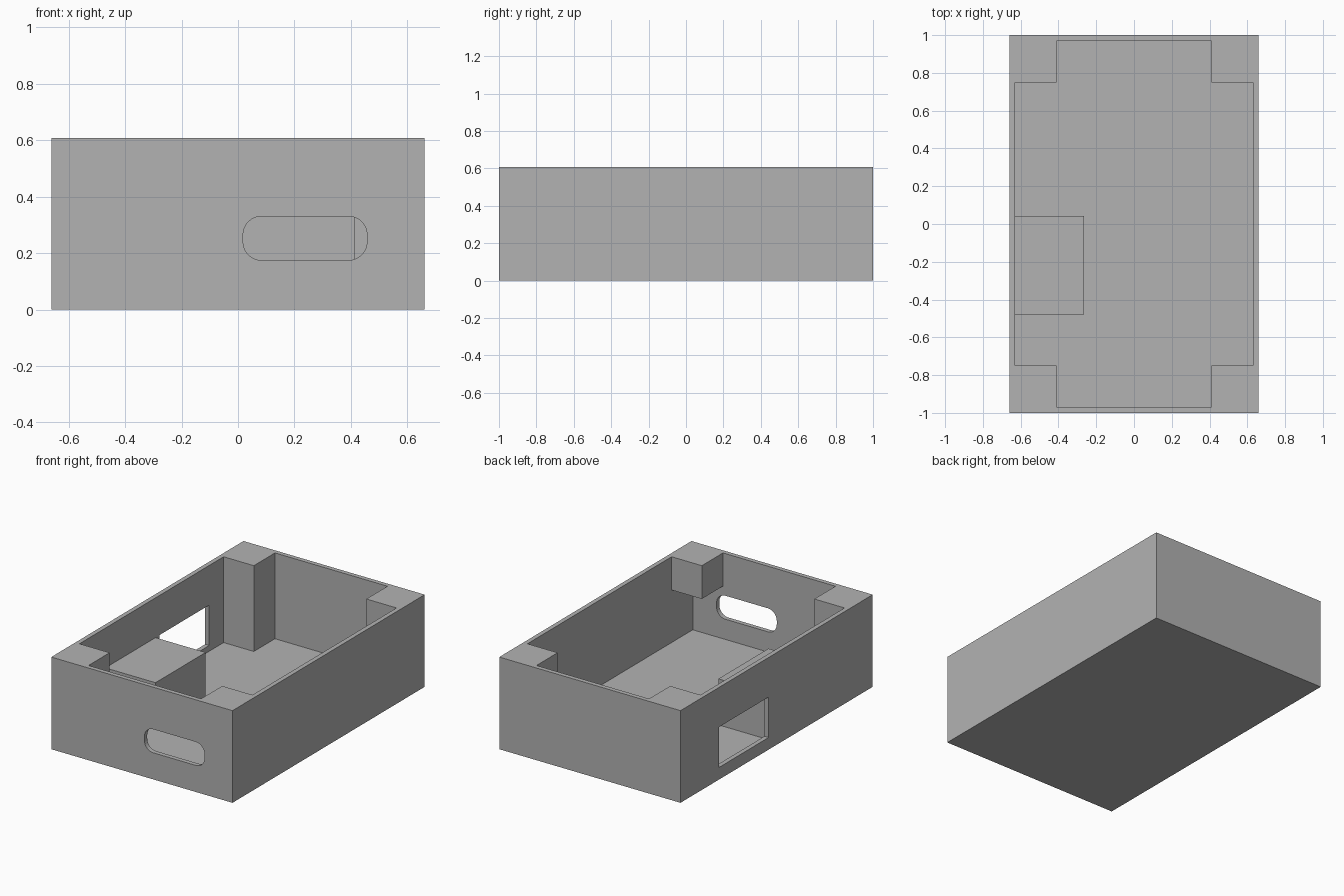
import bpy
import bmesh
import math
from mathutils import Matrix, Vector

if "Cube" in bpy.data.objects:
    bpy.data.objects.remove(bpy.data.objects["Cube"], do_unlink=True)

WIDTH, LENGTH, HEIGHT = 1.32, 2.0, 0.607
IN_X, IN_Y, FLOOR = 0.63, 0.97, 0.042     # inside of walls, top of floor
POST_X, POST_Y = 0.41, 0.75               # inner edges of corner posts

grey = bpy.data.materials.new("plain grey")
grey.use_nodes = True
colour = (0.448, 0.448, 0.448, 1)
grey.diffuse_color = colour
grey.node_tree.nodes["Principled BSDF"].inputs["Base Color"].default_value = colour


def prism(name, points, depth):
    """Extrude a closed outline of 3D points along a depth vector."""
    bm = bmesh.new()
    face = bm.faces.new([bm.verts.new(p) for p in points])
    result = bmesh.ops.extrude_face_region(bm, geom=[face])
    moved = [v for v in result["geom"] if isinstance(v, bmesh.types.BMVert)]
    bmesh.ops.translate(bm, verts=moved, vec=Vector(depth))
    bmesh.ops.recalc_face_normals(bm, faces=bm.faces)
    mesh = bpy.data.meshes.new(name)
    bm.to_mesh(mesh)
    bm.free()
    mesh.materials.append(grey)
    obj = bpy.data.objects.new(name, mesh)
    bpy.context.collection.objects.link(obj)
    return obj


def box(name, x0, x1, y0, y1, z0, z1):
    outline = [(x0, y0, z0), (x1, y0, z0), (x1, y1, z0), (x0, y1, z0)]
    return prism(name, outline, (0, 0, z1 - z0))


def cut(target, cutter):
    """Subtract the cutter, then discard it."""
    cutter.hide_render = True
    mod = target.modifiers.new("cut", "BOOLEAN")
    mod.operation = "DIFFERENCE"
    mod.solver = "EXACT"
    mod.object = cutter
    bpy.context.view_layer.objects.active = target
    bpy.ops.object.modifier_apply(modifier=mod.name)
    bpy.data.objects.remove(cutter, do_unlink=True)


# Outer case
case = box("open_case", -WIDTH / 2, WIDTH / 2, -LENGTH / 2, LENGTH / 2, 0, HEIGHT)

# Cavity outline with notched corners that leave the posts standing
corner = [(IN_X, POST_Y), (POST_X, POST_Y), (POST_X, IN_Y)]
outline = []
for sx, sy in ((1, 1), (-1, 1), (-1, -1), (1, -1)):
    steps = corner if sx * sy > 0 else corner[::-1]
    outline += [(sx * x, sy * y, FLOOR) for x, y in steps]
cut(case, prism("cavity_cutter", outline, (0, 0, HEIGHT)))

# One post stops short to clear the front slot
cut(case, box("short_post_cutter", POST_X - 0.02, IN_X, -IN_Y, -POST_Y + 0.02, FLOOR, 0.388))

# Rectangular side window
cut(case, box("window_cutter", -0.8, -0.6, 0.083, 0.60, 0.08, 0.346))

# Rounded slot in the front wall
radius, segments = 0.065, 8
x0, x1, z0, z1 = 0.018, 0.457, 0.175, 0.33
centres = [(x1 - radius, z1 - radius), (x0 + radius, z1 - radius),
           (x0 + radius, z0 + radius), (x1 - radius, z0 + radius)]
slot = []
for quarter, (cx, cz) in enumerate(centres):
    for i in range(segments + 1):
        a = math.pi / 2 * (quarter + i / segments)
        slot.append((cx + radius * math.cos(a), -1.1, cz + radius * math.sin(a)))
cut(case, prism("slot_cutter", slot, (0, 0.15, 0)))

# Solid platform against the side wall, rooted in wall and floor
box("inner_platform", -IN_X - 0.01, -0.265, -0.48, 0.042, FLOOR - 0.01, 0.345)
